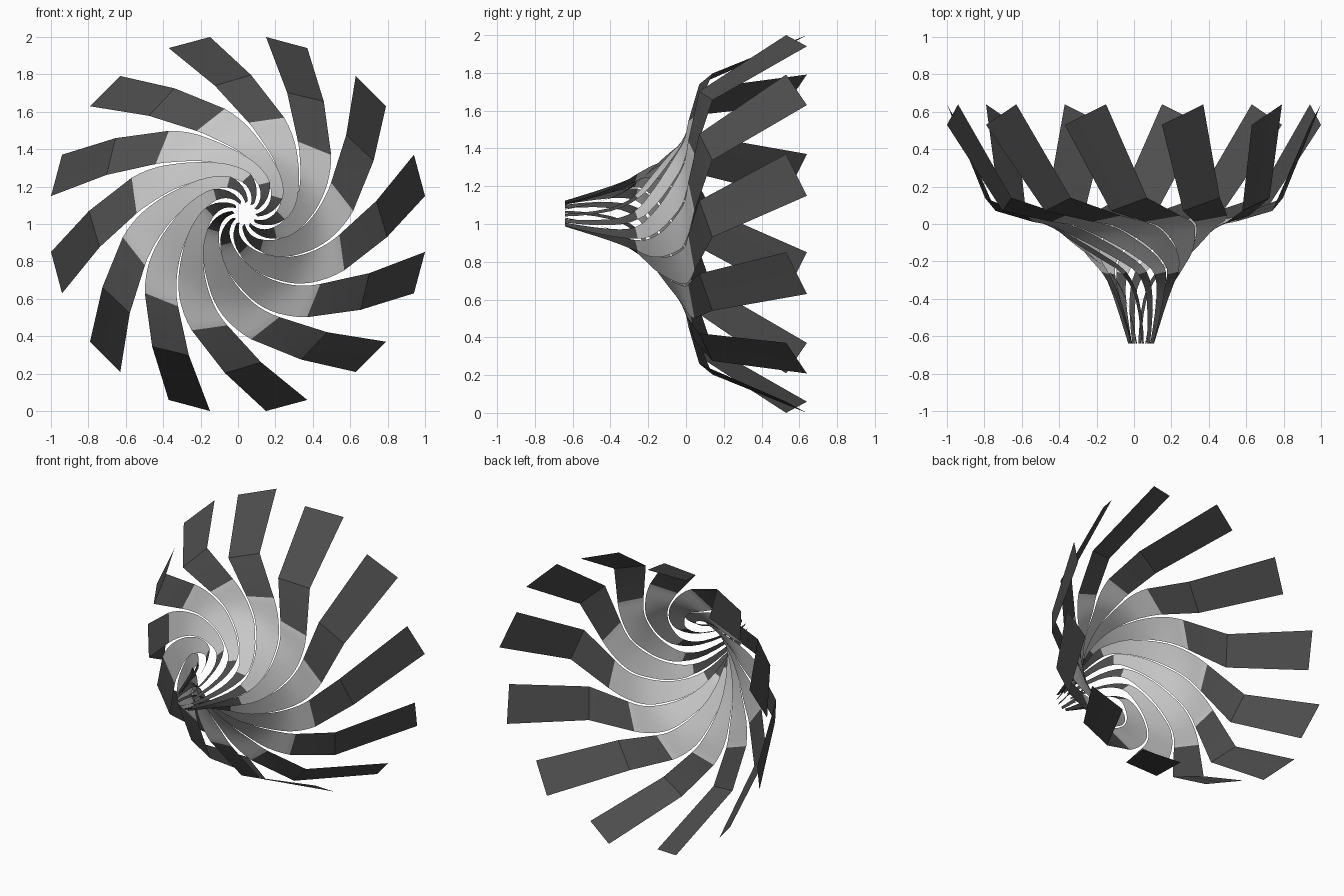
import bpy, bmesh, math
from mathutils import Vector

if "Cube" in bpy.data.objects:
    bpy.data.objects.remove(bpy.data.objects["Cube"], do_unlink=True)


def make_material(name, value):
    m = bpy.data.materials.new(name)
    m.use_nodes = True
    col = (value, value, value, 1)
    m.diffuse_color = col
    m.node_tree.nodes["Principled BSDF"].inputs["Base Color"].default_value = col
    return m


light = make_material("light grey", 0.58)
dark = make_material("dark grey", 0.075)

BLADES = 12
# Leading and trailing edge of one blade, tip to hub: (radius, angle, depth)
LEAD = [(1.011, 81.5, .53), (.75, 69.5, .07), (.545, 54, .012), (.46, 44, -.01),
        (.385, 33, -.06), (.31, 19, -.12), (.235, 0, -.19), (.17, -25, -.27),
        (.115, -45, -.40), (.055, -62, -.64)]
TRAIL = [(1.011, 68.5, .64), (.80, 55, .14), (.62, 36.5, .045), (.53, 25, .015),
         (.44, 13, -.02), (.36, 0, -.085), (.285, -18, -.165), (.215, -38, -.255),
         (.145, -55, -.40), (.07, -72, -.64)]
BOUNDARY, INNER, STEPS = 2, 7, 3   # colour change stations, subdivisions


def refine(points):
    """Keep the straight outer panels, smooth the spiral with a spline."""
    p = [Vector(q) for q in points]
    out = p[:BOUNDARY]
    for i in range(BOUNDARY, len(p) - 1):
        a, b, c, d = p[i - 1], p[i], p[i + 1], p[min(i + 2, len(p) - 1)]
        if i == BOUNDARY:
            a = 2 * b - c
        for s in range(STEPS):
            t = s / STEPS
            out.append(0.5 * (2 * b + (c - a) * t + (2 * a - 5 * b + 4 * c - d) * t * t
                              + (3 * b - a - 3 * c + d) * t ** 3))
    return out + [p[-1]]


def place(point, turn):
    """Polar to model space; the hub drifts off centre toward the front."""
    r, ang, y = point
    a = math.radians(ang + turn)
    k = min(1.0, max(0.0, -y) / 0.25)
    return (r * math.cos(a) + .038 * k, y, 1.0 + r * math.sin(a) + .055 * k)


lead, trail = refine(LEAD), refine(TRAIL)
first_light = BOUNDARY
last_light = BOUNDARY + (INNER - BOUNDARY) * STEPS

# Spiral blades
for n in range(BLADES):
    turn = n * 360 / BLADES
    bm = bmesh.new()
    rows = []
    for a, b in zip(lead, trail):
        mid = (a + b) / 2
        rows.append([bm.verts.new(place(q, turn)) for q in (a, mid, b)])
    # straight rungs: the middle vertex sits on the chord
    for va, vm, vb in rows:
        vm.co = (va.co + vb.co) / 2
    for i in range(len(rows) - 1):
        for j in range(2):
            f = bm.faces.new((rows[i][j], rows[i][j + 1], rows[i + 1][j + 1], rows[i + 1][j]))
            f.material_index = 0 if first_light <= i < last_light else 1
    # face the front
    if sum(f.normal.y * f.calc_area() for f in bm.faces if not f.normal_update()) > 0:
        bmesh.ops.reverse_faces(bm, faces=bm.faces[:])
    name = "blade_%02d" % (n + 1)
    me = bpy.data.meshes.new(name)
    bm.to_mesh(me)
    bm.free()
    me.materials.append(light)
    me.materials.append(dark)
    ob = bpy.data.objects.new(name, me)
    bpy.context.collection.objects.link(ob)
    bpy.ops.object.select_all(action='DESELECT')
    ob.select_set(True)
    bpy.context.view_layer.objects.active = ob
    bpy.ops.object.shade_smooth_by_angle(angle=math.radians(30))
